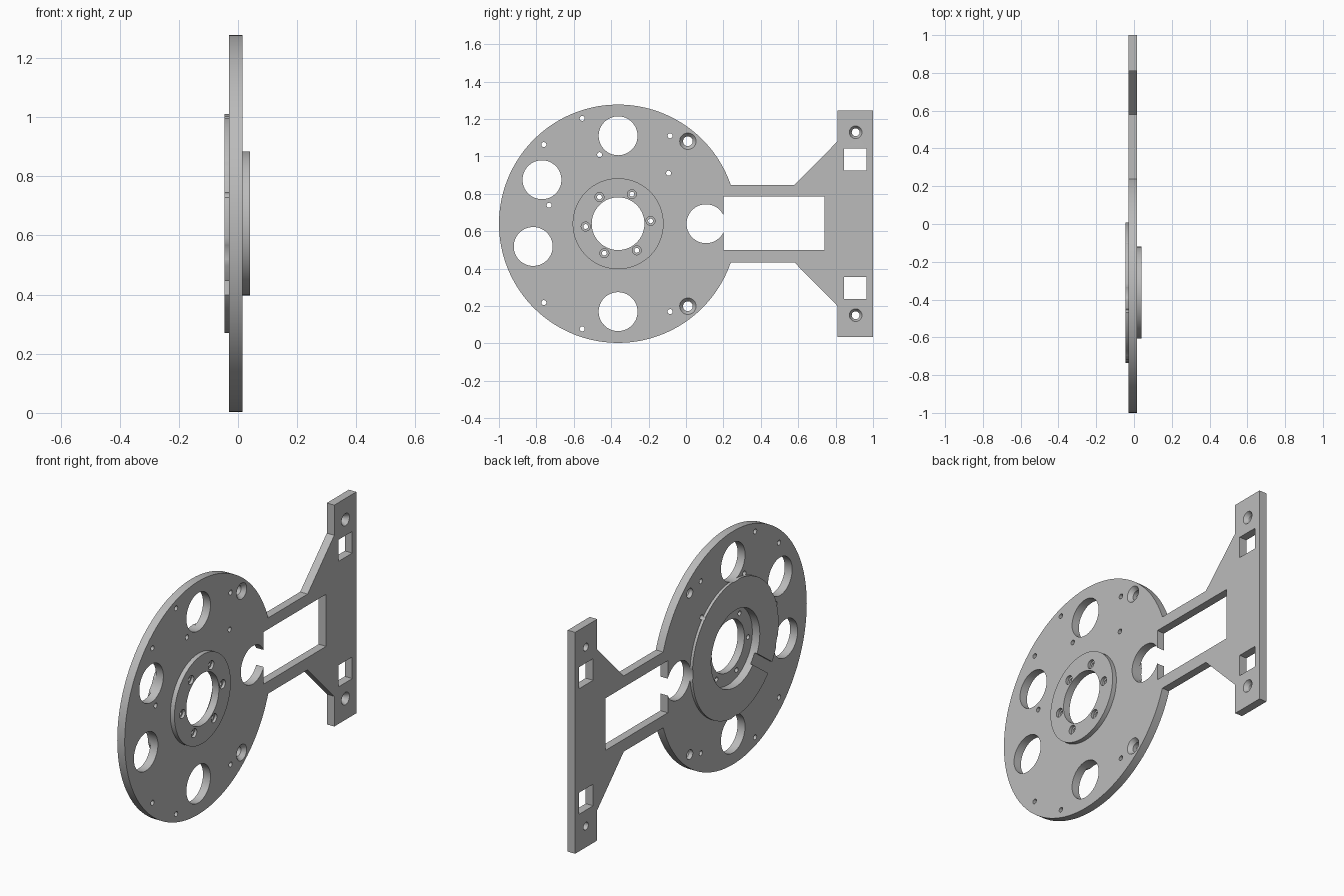
import bpy, bmesh, math

cube = bpy.data.objects.get("Cube")
if cube:
    bpy.data.objects.remove(cube, do_unlink=True)

grey = bpy.data.materials.new("plain grey")
grey.use_nodes = True
COLOUR = (0.5, 0.5, 0.5, 1)
grey.diffuse_color = COLOUR
grey.node_tree.nodes["Principled BSDF"].inputs["Base Color"].default_value = COLOUR

CY, CZ, R = -0.363, 0.64, 0.637      # wheel centre and radius
BACK, FACE = -0.03, 0.015            # plate thickness along x
RING_X, HUB_X, FLOOR_X = -0.045, 0.04, 0.0


def circle(y, z, r, n=48):
    return [(y + r * math.cos(math.tau * i / n), z + r * math.sin(math.tau * i / n)) for i in range(n)]


def rect(y0, y1, z0, z1):
    return [(y0, z0), (y1, z0), (y1, z1), (y0, z1)]


def polar(r, degrees):
    a = math.radians(degrees)
    return CY + r * math.cos(a), CZ + r * math.sin(a)


def loft(name, x0, x1, profile, end_profile=None):
    """Solid between two y-z profiles placed at x0 and x1."""
    bm = bmesh.new()
    a = [bm.verts.new((x0, y, z)) for y, z in profile]
    b = [bm.verts.new((x1, y, z)) for y, z in (end_profile or profile)]
    bm.faces.new(a)
    bm.faces.new(b[::-1])
    for i in range(len(a)):
        j = (i + 1) % len(a)
        bm.faces.new((a[j], a[i], b[i], b[j]))
    bmesh.ops.recalc_face_normals(bm, faces=bm.faces)
    mesh = bpy.data.meshes.new(name)
    bm.to_mesh(mesh)
    bm.free()
    mesh.materials.append(grey)
    ob = bpy.data.objects.new(name, mesh)
    bpy.context.collection.objects.link(ob)
    return ob


def activate(ob):
    bpy.ops.object.select_all(action='DESELECT')
    ob.select_set(True)
    bpy.context.view_layer.objects.active = ob


def cut(ob, profile, x0=-0.1, x1=0.1, end_profile=None):
    cutter = loft("cutter", x0, x1, profile, end_profile)
    cutter.hide_render = True
    mod = ob.modifiers.new("cut", 'BOOLEAN')
    mod.operation, mod.solver, mod.object = 'DIFFERENCE', 'EXACT', cutter
    activate(ob)
    bpy.ops.object.modifier_apply(modifier=mod.name)
    bpy.data.objects.remove(cutter, do_unlink=True)


# Main plate: wheel outline running into a flared mounting arm
half = 0.207
start = math.degrees(math.asin(half / R))
arc = [polar(R, start + (360 - 2 * start) * i / 120) for i in range(121)]
arm = [(0.58, half), (0.81, 0.44), (0.81, 0.605), (1.0, 0.605)]
lower = [(y, CZ - z) for y, z in arm]
upper = [(y, CZ + z) for y, z in reversed(arm)]
plate = loft("mounting_plate", BACK, FACE, arc + lower + upper)

# Raised hub on one face, retaining ring on the other
hub = loft("hub", FLOOR_X, HUB_X, circle(CY, CZ, 0.243, 96))
ring = loft("retaining_ring", RING_X, BACK, circle(CY, CZ, 0.372, 96))

# The hub sits in a pocket in the plate
pocket = circle(CY, CZ, 0.21, 64)
cut(plate, pocket, -0.1, 0.1)
cut(ring, pocket)
for x0, x1, r in [(FLOOR_X - 0.01, FACE, 0.21)]:
    hub_neck = circle(CY, CZ, r, 64)
bpy.data.objects.remove(hub, do_unlink=True)
hub = loft("hub", FACE, HUB_X, circle(CY, CZ, 0.243, 96))
hub_floor = loft("hub_floor", FLOOR_X, FACE, hub_neck)

# Centre bore and hub screw holes with counterbores
for part in (hub, hub_floor):
    cut(part, circle(CY, CZ, 0.141, 64))
    for i in range(6):
        y, z = polar(0.174, 5 + 60 * i)
        cut(part, circle(y, z, 0.013, 20))
        if part is hub:
            cut(part, circle(y, z, 0.024, 24), 0.025, 0.1)

# Large lightening holes, which also clip the ring rim
for angle in (0, 90, 150, 195, 270):
    y, z = polar(0.47, angle)
    cut(plate, circle(y, z, 0.104, 64))
    cut(ring, circle(y, z, 0.104, 64))

# Arm window and square openings
cut(plate, rect(0.2, 0.74, 0.5, 0.785))
for side in (-1, 1):
    z = CZ + side * 0.343
    cut(plate, rect(0.845, 0.965, z - 0.059, z + 0.059))
    # Countersunk fixing holes on wheel and arm
    for y, dz, r_out, r_in in ((0.01, 0.441, 0.044, 0.026), (0.907, 0.489, 0.034, 0.021)):
        z = CZ + side * dz
        cut(plate, circle(y, z, r_in, 32))
        cut(plate, circle(y, z, r_in, 32), FACE - 0.022, FACE + 0.0001, circle(y, z, r_out, 32))

# Small pin holes; the inner three notch the ring
outer_pins = [(-0.555, 1.203), (-0.76, 1.063), (-0.085, 1.11),
              (-0.76, 0.218), (-0.555, 0.078), (-0.085, 0.17)]
inner_pins = [polar(0.382, a) for a in (45, 105, 165)]
for y, z in outer_pins + inner_pins:
    cut(plate, circle(y, z, 0.0135, 20))
for y, z in inner_pins:
    cut(ring, circle(y, z, 0.0135, 20))

# Radial gap in the ring
a = math.radians(216)
u, v = (math.cos(a), math.sin(a)), (-math.sin(a), math.cos(a))
cut(ring, [(CY + r * u[0] + w * v[0], CZ + r * u[1] + w * v[1])
           for r, w in ((0.15, -0.03), (0.45, -0.03), (0.45, 0.03), (0.15, 0.03))])

for part in (plate, hub, hub_floor, ring):
    activate(part)
    bpy.ops.object.shade_smooth_by_angle(angle=math.radians(30))
